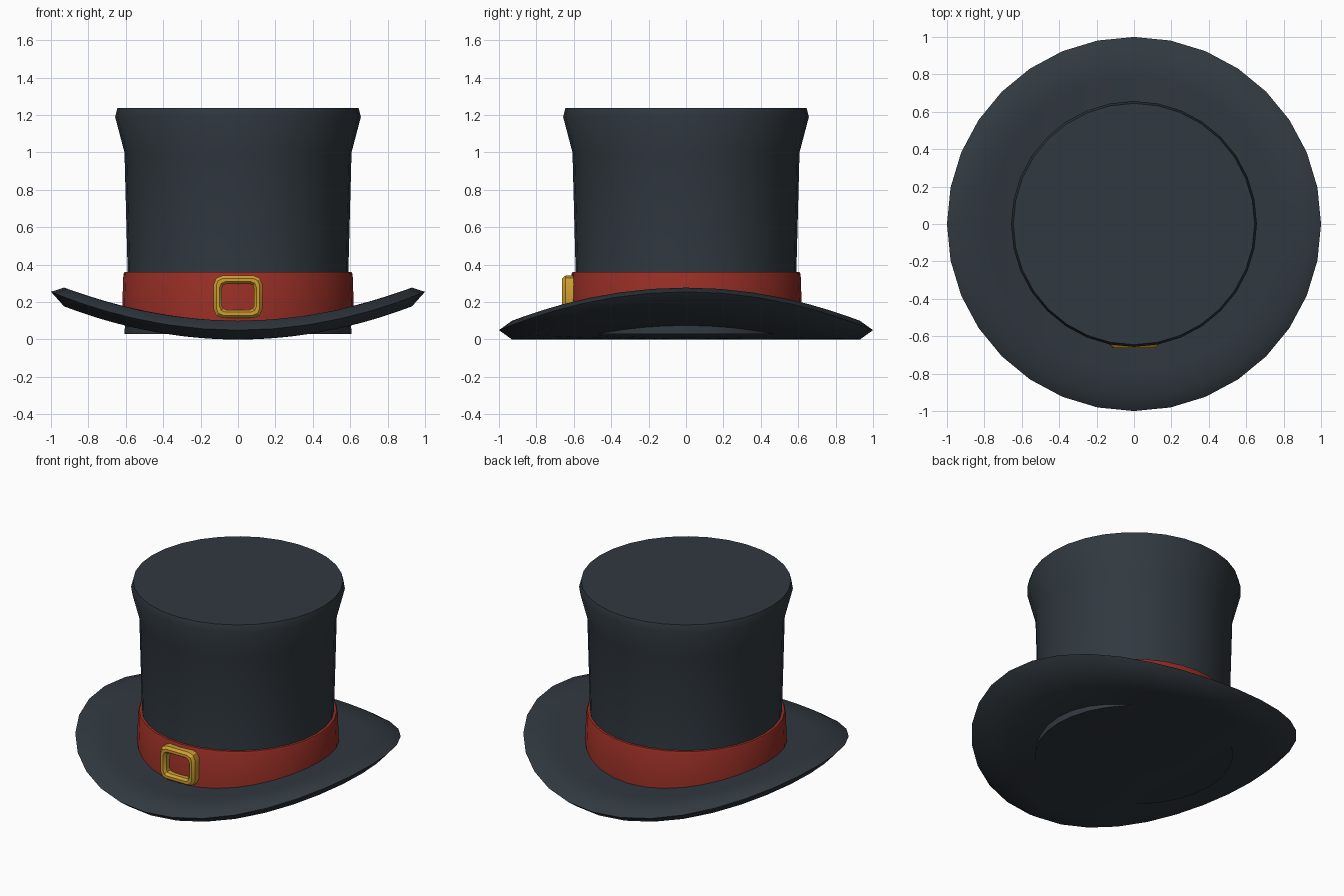
import bpy
import bmesh
from math import cos, sin, pi, radians

cube = bpy.data.objects.get("Cube")
if cube:
    bpy.data.objects.remove(cube, do_unlink=True)

SIDES = 32


def make_material(name, rgb):
    mat = bpy.data.materials.new(name)
    mat.use_nodes = True
    color = (*rgb, 1.0)
    mat.diffuse_color = color
    bsdf = mat.node_tree.nodes["Principled BSDF"]
    bsdf.inputs["Base Color"].default_value = color
    bsdf.inputs["Roughness"].default_value = 0.8
    return mat


def finish(name, bm, mat, angle):
    bmesh.ops.recalc_face_normals(bm, faces=bm.faces)
    mesh = bpy.data.meshes.new(name)
    bm.to_mesh(mesh)
    bm.free()
    mesh.materials.append(mat)
    obj = bpy.data.objects.new(name, mesh)
    bpy.context.collection.objects.link(obj)
    bpy.ops.object.select_all(action="DESELECT")
    obj.select_set(True)
    bpy.context.view_layer.objects.active = obj
    bpy.ops.object.shade_smooth_by_angle(angle=radians(angle))
    return obj


def bridge(bm, a, b):
    n = len(a)
    for i in range(n):
        j = (i + 1) % n
        bm.faces.new((a[i], a[j], b[j], b[i]))


def lathe(profile, closed=False):
    """Rings of (radius, height), capped at the ends or closed into a loop."""
    bm = bmesh.new()
    rings = []
    for r, z in profile:
        rings.append([bm.verts.new((r * cos(2 * pi * i / SIDES),
                                    r * sin(2 * pi * i / SIDES), z))
                      for i in range(SIDES)])
    for a, b in zip(rings, rings[1:]):
        bridge(bm, a, b)
    if closed:
        bridge(bm, rings[-1], rings[0])
    else:
        bm.faces.new(rings[0])
        bm.faces.new(rings[-1])
    return bm


felt = make_material("dark slate felt", (0.030, 0.040, 0.050))
ribbon = make_material("red ribbon", (0.30, 0.027, 0.018))
gold = make_material("gold metal", (0.62, 0.34, 0.03))

# Crown: slight waist, flared top
crown = lathe([(0.607, 0.03), (0.59, 0.36), (0.607, 1.0),
               (0.657, 1.19), (0.645, 1.237)])
finish("crown", crown, felt, 35)

# Brim: solid disc with a wedge rim, both sides curled upward
radii = [0.05, 0.2, 0.4, 0.6, 0.78, 0.93]
brim = lathe([(r, 0.0) for r in radii] + [(1.0, 0.05)]
             + [(r, 0.1) for r in reversed(radii)])
for v in brim.verts:
    v.co.z += 0.205 * v.co.x ** 2
finish("brim", brim, felt, 45)

# Ribbon band around the foot of the crown
band = lathe([(0.58, 0.085), (0.622, 0.085), (0.613, 0.35),
              (0.607, 0.36), (0.58, 0.36)], closed=True)
finish("hat_band", band, ribbon, 35)


# Buckle: bevelled section swept round a rounded rectangle
def rounded_rect(half_w, half_h, radius, steps=3):
    points = []
    for k, (sx, sz) in enumerate([(1, 1), (-1, 1), (-1, -1), (1, -1)]):
        for s in range(steps):
            a = pi / 2 * (k + s / (steps - 1))
            points.append((sx * (half_w - radius) + radius * cos(a),
                           sz * (half_h - radius) + radius * sin(a)))
    return points


buckle = bmesh.new()
section = [(0.0, -0.59), (0.0, -0.645), (0.014, -0.662),
           (0.032, -0.662), (0.044, -0.645), (0.044, -0.59)]
loops = []
for inset, y in section:
    outline = rounded_rect(0.13 - inset, 0.113 - inset, 0.045 - inset * 0.5)
    loops.append([buckle.verts.new((x, y, 0.228 + z)) for x, z in outline])
for a, b in zip(loops, loops[1:] + loops[:1]):
    bridge(buckle, a, b)
finish("buckle", buckle, gold, 30)
